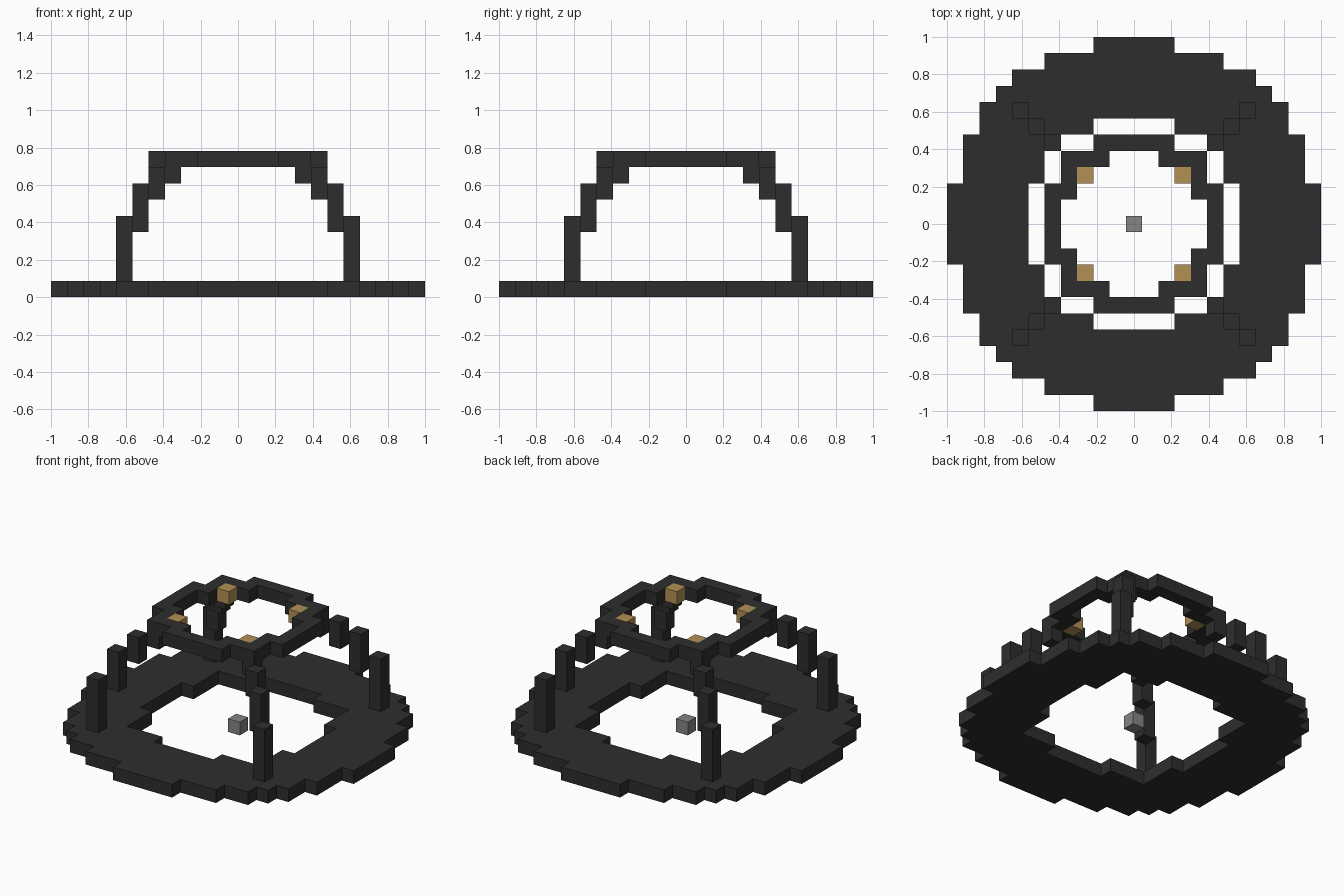
import bpy
import bmesh
from mathutils import Vector

cube = bpy.data.objects.get("Cube")
if cube:
    bpy.data.objects.remove(cube, do_unlink=True)

U = 2 / 23  # edge of one block


def material(name, rgb):
    mat = bpy.data.materials.new(name)
    mat.use_nodes = True
    mat.diffuse_color = (*rgb, 1)
    mat.node_tree.nodes["Principled BSDF"].inputs["Base Color"].default_value = (*rgb, 1)
    return mat


charcoal = material("charcoal", (0.027, 0.027, 0.027))
tan = material("tan", (0.45, 0.28, 0.09))
grey = material("grey", (0.235, 0.235, 0.235))


def slab(name, cells, level, height, mat):
    """Raise a set of grid cells into one solid, starting at a block level."""
    bm = bmesh.new()
    for i, j in cells:
        corners = ((-.5, -.5), (.5, -.5), (.5, .5), (-.5, .5))
        bm.faces.new([bm.verts.new(((i + a) * U, (j + b) * U, level * U)) for a, b in corners])
    bmesh.ops.remove_doubles(bm, verts=bm.verts, dist=U / 10)
    raised = bmesh.ops.extrude_face_region(bm, geom=bm.faces[:], use_keep_orig=True)
    top = [v for v in raised["geom"] if isinstance(v, bmesh.types.BMVert)]
    bmesh.ops.translate(bm, verts=top, vec=Vector((0, 0, height * U)))
    bmesh.ops.recalc_face_normals(bm, faces=bm.faces)
    mesh = bpy.data.meshes.new(name)
    bm.to_mesh(mesh)
    bm.free()
    mesh.materials.append(mat)
    obj = bpy.data.objects.new(name, mesh)
    bpy.context.collection.objects.link(obj)


def disc(half_widths):
    """Cells of a stepped disc, given its half width at each row from the middle."""
    return {(i, s * j) for j, w in enumerate(half_widths)
            for i in range(-w, w + 1) for s in (-1, 1)}


# Ground ring: stepped disc with a stepped hole
outer = disc([11, 11, 11, 10, 10, 10, 9, 9, 8, 7, 5, 2])
hole = disc([6, 6, 6, 5, 5, 5, 2])
slab("ground_ring", outer - hole, 0, 1, charcoal)

# Top ring
rim = disc([5, 5, 5, 4, 4, 2])
opening = disc([4, 4, 3, 3, 1])
corners = {(a, b) for a in (-3, 3) for b in (-3, 3)}
slab("top_ring", rim - opening - corners, 8, 1, charcoal)

# Four stepped legs, with a tan block inside each top corner
sides = {1: "left", -1: "right"}
ends = {1: "back", -1: "front"}
for sx, side in sides.items():
    for sy, end in ends.items():
        place = end + "_" + side
        for part, step, level, height in (("lower", 7, 1, 4), ("middle", 6, 4, 3),
                                          ("upper", 5, 6, 2), ("bracket", 4, 7, 1)):
            slab(f"{place}_leg_{part}", [(sx * step, sy * step)], level, height, charcoal)
        slab(place + "_corner_block", [(sx * 3, sy * 3)], 8, 1, tan)

# Block at the middle of the ground ring
slab("centre_block", [(0, 0)], 0, 1, grey)
